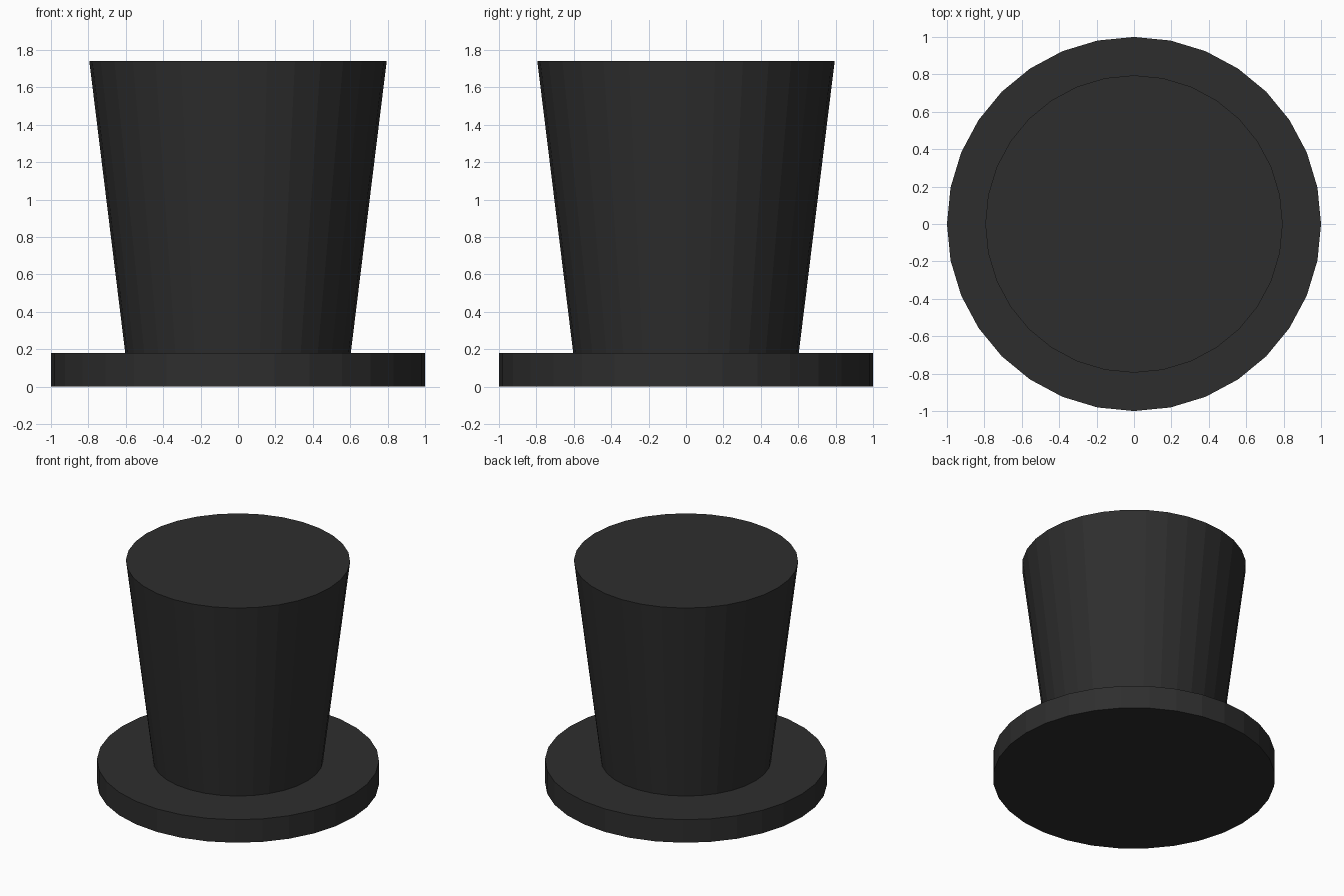
import bpy, bmesh
from math import sin, cos, tau

if "Cube" in bpy.data.objects:
    bpy.data.objects.remove(bpy.data.objects["Cube"])

SIDES = 32

# Silhouette as (radius, height): brim, then the crown flaring upward
PROFILE = [(1.0, 0.0), (1.0, 0.18), (0.603, 0.18), (0.795, 1.74)]


def lathe(name, profile, sides):
    """Turn a profile around z and close both ends with flat caps."""
    bm = bmesh.new()
    rings = [[bm.verts.new((r * cos(tau * i / sides), r * sin(tau * i / sides), z))
              for i in range(sides)] for r, z in profile]
    for low, high in zip(rings, rings[1:]):
        for i in range(sides):
            j = (i + 1) % sides
            bm.faces.new((low[i], low[j], high[j], high[i]))
    bm.faces.new(rings[0][::-1])
    bm.faces.new(rings[-1])
    bmesh.ops.recalc_face_normals(bm, faces=bm.faces[:])
    mesh = bpy.data.meshes.new(name)
    bm.to_mesh(mesh)
    bm.free()
    obj = bpy.data.objects.new(name, mesh)
    bpy.context.collection.objects.link(obj)
    return obj


# Black felt hat, brim and crown in one watertight piece
felt = bpy.data.materials.new("black_felt")
felt.diffuse_color = (0.027, 0.027, 0.027, 1.0)
felt.use_nodes = True
felt.node_tree.nodes["Principled BSDF"].inputs["Base Color"].default_value = felt.diffuse_color
hat = lathe("top_hat", PROFILE, SIDES)
hat.data.materials.append(felt)
